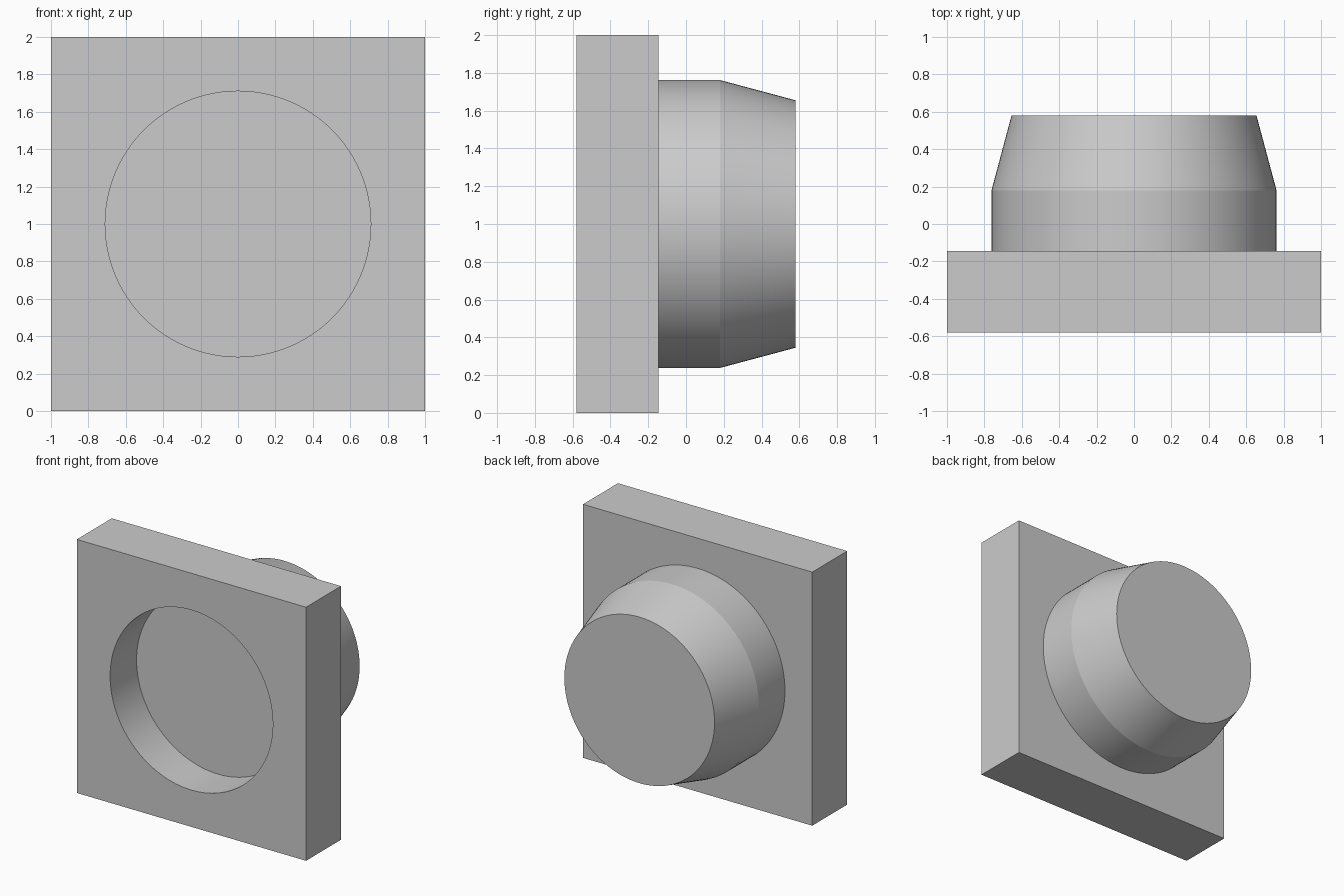
import bpy, bmesh
from math import radians
from mathutils import Matrix

cube = bpy.data.objects.get("Cube")
if cube:
    bpy.data.objects.remove(cube, do_unlink=True)

PLATE_FRONT, PLATE_BACK = -0.58, -0.145
RECESS_DEPTH, RECESS_RADIUS = 0.33, 0.71
SIDES = 128

grey = bpy.data.materials.new("plain grey")
grey.use_nodes = True
colour = (0.6, 0.6, 0.6, 1)
grey.diffuse_color = colour
grey.node_tree.nodes["Principled BSDF"].inputs["Base Color"].default_value = colour


def make_object(name, bm):
    bmesh.ops.recalc_face_normals(bm, faces=bm.faces)
    mesh = bpy.data.meshes.new(name)
    bm.to_mesh(mesh)
    bm.free()
    mesh.materials.append(grey)
    obj = bpy.data.objects.new(name, mesh)
    bpy.context.collection.objects.link(obj)
    return obj


def lathe(name, profile):
    """Solid of revolution about the y axis at z = 1, from (radius, y) points."""
    bm = bmesh.new()
    rings = []
    for radius, y in profile:
        place = Matrix.Translation((0, y, 1)) @ Matrix.Rotation(radians(90), 4, 'X')
        rings.append(bmesh.ops.create_circle(
            bm, segments=SIDES, radius=radius, matrix=place)["verts"])
    for a, b in zip(rings, rings[1:]):
        for i in range(SIDES):
            j = (i + 1) % SIDES
            bm.faces.new((a[i], a[j], b[j], b[i]))
    bm.faces.new(rings[0])
    bm.faces.new(rings[-1])
    return make_object(name, bm)


def smooth(obj):
    bpy.ops.object.select_all(action='DESELECT')
    obj.select_set(True)
    bpy.context.view_layer.objects.active = obj
    bpy.ops.object.shade_smooth_by_angle(angle=radians(10))


# Square front plate
bm = bmesh.new()
depth = PLATE_BACK - PLATE_FRONT
bmesh.ops.create_cube(bm, size=1, matrix=Matrix.Translation(
    (0, (PLATE_FRONT + PLATE_BACK) / 2, 1)) @ Matrix.Diagonal((2, depth, 2, 1)))
plate = make_object("front_plate", bm)

# Round blind recess cut into the plate
cutter = lathe("recess_cutter", [(RECESS_RADIUS, PLATE_FRONT - 0.2),
                                 (RECESS_RADIUS, PLATE_FRONT + RECESS_DEPTH)])
cutter.hide_render = True
cut = plate.modifiers.new("recess", 'BOOLEAN')
cut.operation = 'DIFFERENCE'
cut.solver = 'EXACT'
cut.object = cutter
bpy.context.view_layer.objects.active = plate
bpy.ops.object.modifier_apply(modifier=cut.name)
bpy.data.objects.remove(cutter, do_unlink=True)
smooth(plate)

# Round rear body with a tapered end
body = lathe("rear_body", [(0.762, PLATE_BACK), (0.762, 0.18), (0.655, 0.58)])
smooth(body)
